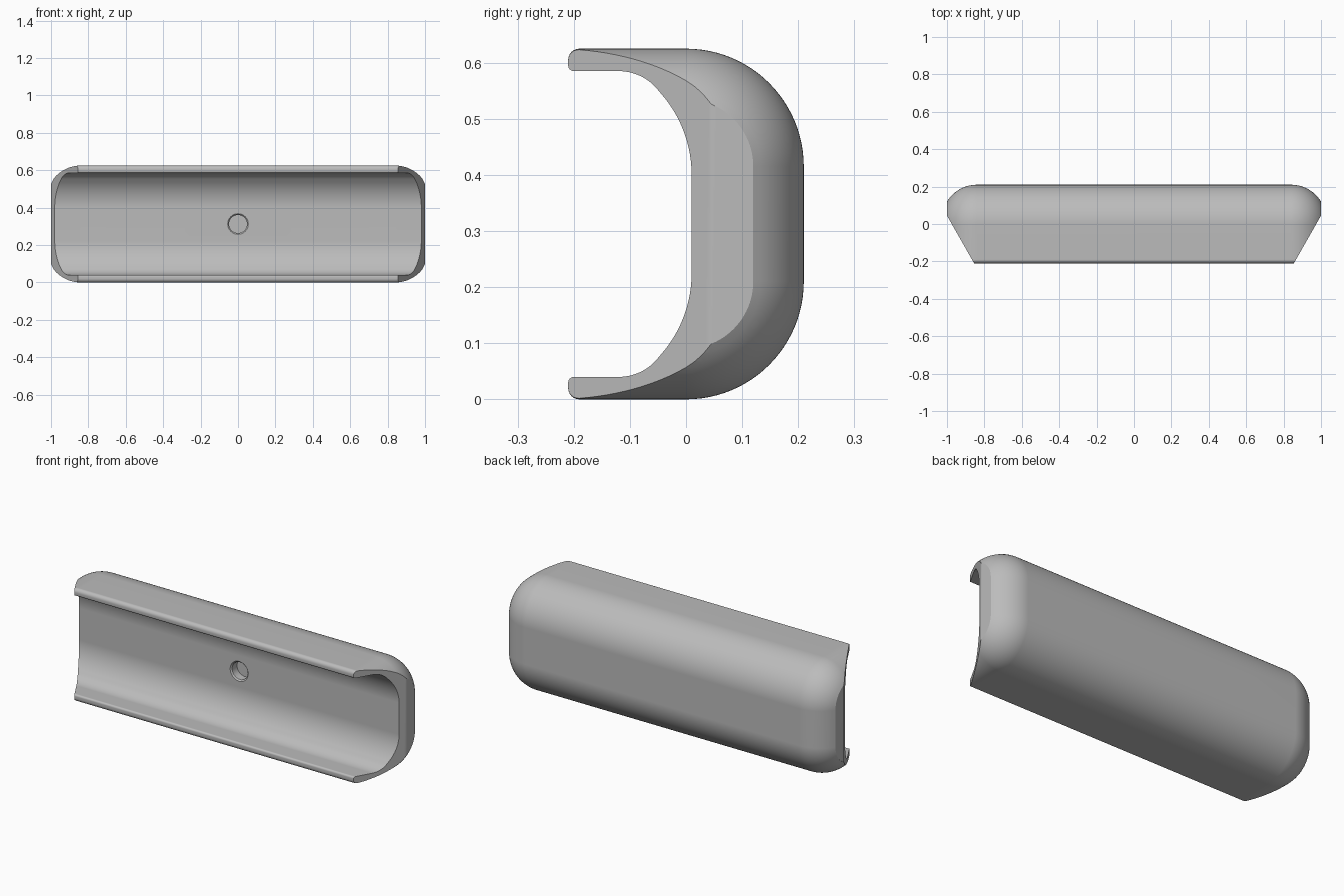
import bpy, bmesh
from math import sin, cos, pi, radians, sqrt
from mathutils import Vector

cube = bpy.data.objects.get("Cube")
if cube:
    bpy.data.objects.remove(cube)

HALF_H = 0.3125      # half height of the channel
ROUND_X = 0.84       # where the rounded ends begin
END_R = 0.187        # radius of the end rounding

grey = bpy.data.materials.new("plain grey")
grey.use_nodes = True
grey.diffuse_color = (0.5, 0.5, 0.5, 1)
grey.node_tree.nodes["Principled BSDF"].inputs["Base Color"].default_value = (0.5, 0.5, 0.5, 1)


def arc(cy, cz, r, a0, a1, n):
    """Points on an arc in the y-z plane, angles in degrees."""
    angles = [radians(a0 + (a1 - a0) * i / n) for i in range(n + 1)]
    return [(cy + r * cos(a), cz + r * sin(a)) for a in angles]


def flip(points):
    return [(y, -z) for y, z in reversed(points)]


def section(inset):
    """Closed C-shaped section, with its outer skin drawn in by inset."""
    outer = arc(-0.19, HALF_H - inset - 0.02, 0.02, 180, 90, 6)
    outer += arc(0, 0.1025, 0.21 - inset, 90, 0, 24)
    inner = arc(-0.21, 0.0875, 0.22, 0, 38, 12)
    inner += arc(-0.12, 0.1825, 0.09, 38, 90, 12)
    inner += arc(-0.20, 0.2825, 0.01, 270, 180, 4)
    return outer + flip(outer) + flip(inner) + inner


def loft(bm, rings):
    rows = [[bm.verts.new(p) for p in ring] for ring in rings]
    for a, b in zip(rows, rows[1:]):
        for i in range(len(a)):
            j = (i + 1) % len(a)
            bm.faces.new((a[i], a[j], b[j], b[i]))
    return rows


def make_object(name, bm):
    bmesh.ops.recalc_face_normals(bm, faces=bm.faces)
    mesh = bpy.data.meshes.new(name)
    bm.to_mesh(mesh)
    bm.free()
    mesh.materials.append(grey)
    obj = bpy.data.objects.new(name, mesh)
    bpy.context.collection.objects.link(obj)
    return obj


# Channel body lofted along x, drawn in towards both ends
steps = 18
right_xs = [ROUND_X + (1 - ROUND_X) * i / steps for i in range(steps + 1)]
bm = bmesh.new()
rings = []
for x in [-x for x in reversed(right_xs)] + right_xs:
    inset = END_R - sqrt(END_R ** 2 - (abs(x) - ROUND_X) ** 2)
    rings.append([(x, y, z + HALF_H) for y, z in section(inset)])
loft(bm, rings)

# Slanted end cuts, then flat caps on the slant and on the end
for side in (-1, 1):
    normal = Vector((side * 0.255, -0.145, 0)).normalized()
    point = Vector((side * 0.855, -0.21, 0))
    bmesh.ops.bisect_plane(bm, geom=bm.verts[:] + bm.edges[:] + bm.faces[:], dist=1e-6,
                           plane_co=point, plane_no=normal, clear_outer=True)
    tip = [v for v in bm.verts if v.co.x * side > 1 - 1e-5]
    tip.sort(key=lambda v: v.co.y)
    chord = bm.edges.new(tip[:2])
    rim = [e for e in bm.edges if e.is_boundary]
    slant = [e for e in rim if all(abs((v.co - point).dot(normal)) < 1e-5 for v in e.verts)]
    end = [e for e in rim if all(v in tip for v in e.verts)]
    for loop in (slant, end):
        bmesh.ops.edgeloop_fill(bm, edges=list(set(loop + [chord])))
body = make_object("channel_body", bm)

# Blind screw hole with a chamfered mouth
bm = bmesh.new()
profile = [(-0.01, 0.075), (0.017, 0.048), (0.06, 0.048)]
rows = loft(bm, [[(r * cos(2 * pi * i / 40), y, HALF_H + r * sin(2 * pi * i / 40))
                  for i in range(40)] for y, r in profile])
bm.faces.new(rows[0])
bm.faces.new(rows[-1])
cutter = make_object("hole_cutter", bm)
cutter.hide_render = True

bpy.context.view_layer.objects.active = body
body.select_set(True)
cut = body.modifiers.new("Hole", "BOOLEAN")
cut.operation = "DIFFERENCE"
cut.solver = "EXACT"
cut.object = cutter
bpy.ops.object.modifier_apply(modifier=cut.name)
bpy.data.objects.remove(cutter)

# Smooth curves, crisp cut edges
bpy.ops.object.shade_smooth_by_angle(angle=radians(30))
weighted = body.modifiers.new("Weighted normals", "WEIGHTED_NORMAL")
weighted.keep_sharp = True
